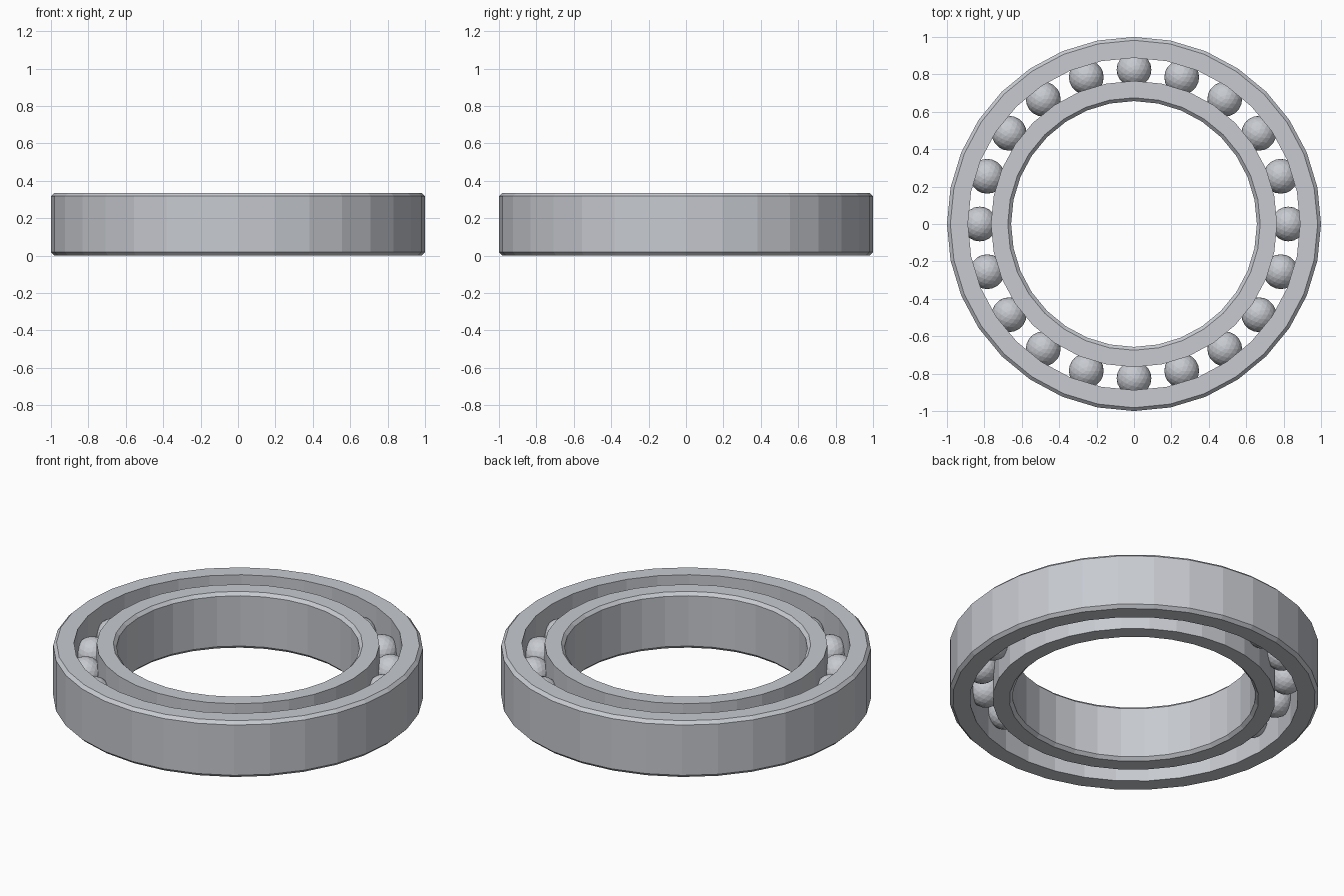
import bpy
import bmesh
from math import cos, sin, tau

SIDES = 32
HEIGHT = 0.336
CHAMFER = 0.018
BALLS = 20

cube = bpy.data.objects.get("Cube")
if cube:
    bpy.data.objects.remove(cube, do_unlink=True)

# Single steel colour
steel = bpy.data.materials.new("brushed steel grey")
steel.use_nodes = True
colour = (0.57, 0.59, 0.63, 1.0)
steel.diffuse_color = colour
steel.node_tree.nodes["Principled BSDF"].inputs["Base Color"].default_value = colour


def add_object(name, bm):
    bmesh.ops.recalc_face_normals(bm, faces=bm.faces)
    mesh = bpy.data.meshes.new(name)
    bm.to_mesh(mesh)
    bm.free()
    mesh.materials.append(steel)
    obj = bpy.data.objects.new(name, mesh)
    bpy.context.collection.objects.link(obj)
    return obj


def lathe_ring(name, profile):
    """Revolve a closed (radius, height) profile into a faceted ring."""
    bm = bmesh.new()
    loops = []
    for i in range(SIDES):
        a = tau * i / SIDES
        loops.append([bm.verts.new((r * cos(a), r * sin(a), z)) for r, z in profile])
    n = len(profile)
    for i in range(SIDES):
        here, there = loops[i], loops[(i + 1) % SIDES]
        for j in range(n):
            k = (j + 1) % n
            bm.faces.new((here[j], there[j], there[k], here[k]))
    return add_object(name, bm)


def chamfered_profile(plain, chamfered):
    """Rectangular section whose chamfered side has bevelled corners."""
    inset = chamfered + (CHAMFER if plain > chamfered else -CHAMFER)
    return [(plain, 0), (inset, 0), (chamfered, CHAMFER),
            (chamfered, HEIGHT - CHAMFER), (inset, HEIGHT), (plain, HEIGHT)]


# Races
lathe_ring("outer_race", chamfered_profile(0.888, 1.0))
lathe_ring("inner_race", chamfered_profile(0.765, 0.657))

# Balls seated between the races, sharing one mesh
bm = bmesh.new()
bmesh.ops.create_icosphere(bm, subdivisions=3, radius=0.093)
first = add_object("ball_1", bm)
for i in range(BALLS):
    ball = first if i == 0 else first.copy()
    if i:
        ball.name = f"ball_{i + 1}"
        bpy.context.collection.objects.link(ball)
    a = tau * i / BALLS
    ball.location = (0.825 * cos(a), 0.825 * sin(a), HEIGHT / 2)
